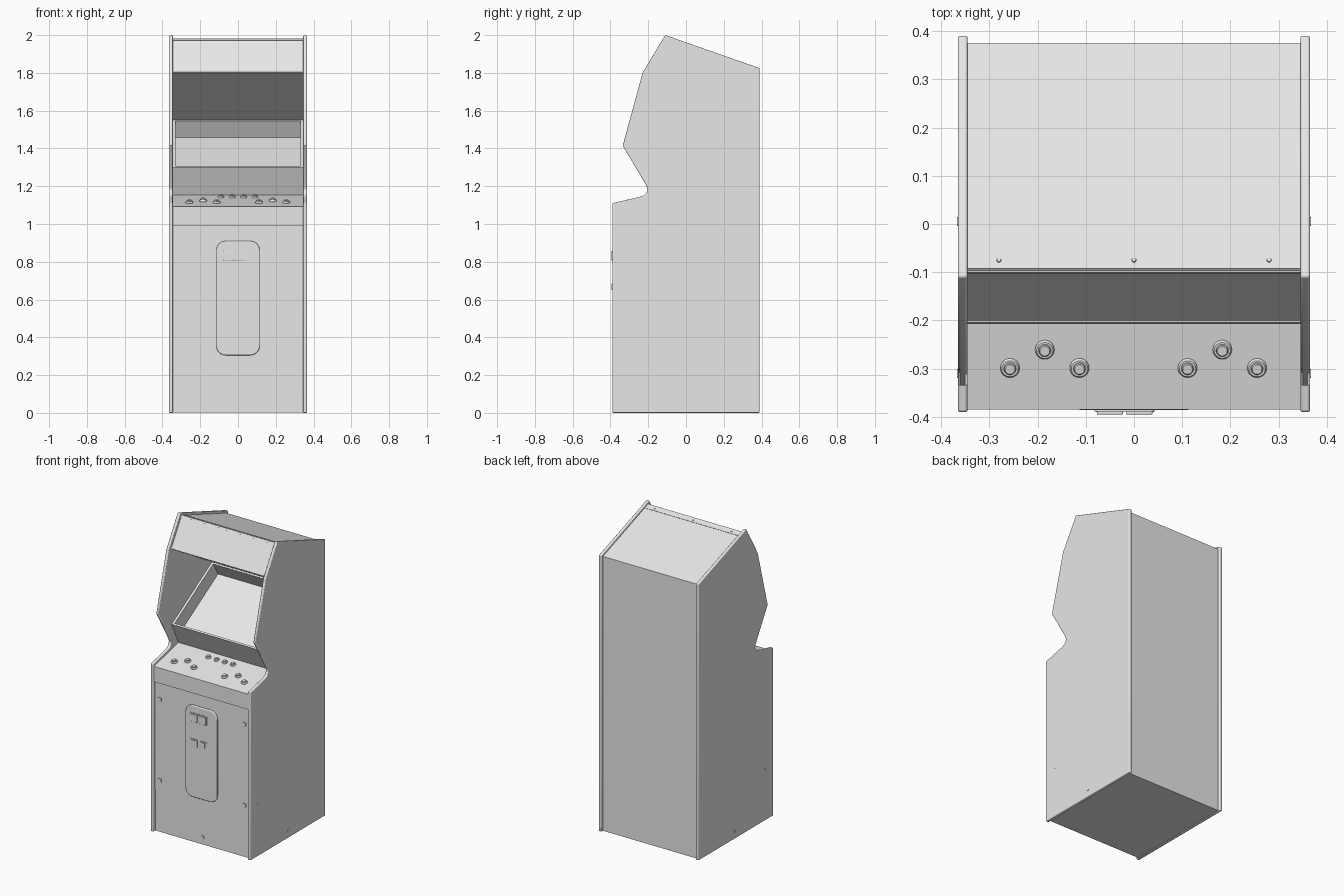
import bpy, bmesh, math
from mathutils import Matrix, Vector

if "Cube" in bpy.data.objects:
    bpy.data.objects.remove(bpy.data.objects["Cube"])

grey = bpy.data.materials.new("light_grey")
grey.diffuse_color = (0.8, 0.8, 0.8, 1)
grey.use_nodes = True
grey.node_tree.nodes["Principled BSDF"].inputs["Base Color"].default_value = grey.diffuse_color


def finish(name, bm, bevel=0.0):
    bmesh.ops.recalc_face_normals(bm, faces=bm.faces)
    me = bpy.data.meshes.new(name)
    bm.to_mesh(me)
    bm.free()
    ob = bpy.data.objects.new(name, me)
    bpy.context.collection.objects.link(ob)
    me.materials.append(grey)
    if bevel:
        m = ob.modifiers.new("Bevel", 'BEVEL')
        m.width, m.segments, m.limit_method = bevel, 3, 'ANGLE'
        m.angle_limit = math.radians(60)
    bpy.ops.object.select_all(action='DESELECT')
    ob.select_set(True)
    bpy.context.view_layer.objects.active = ob
    bpy.ops.object.shade_smooth_by_angle(angle=math.radians(30))
    return ob


def extrude(name, pts, vec, mat=Matrix(), bevel=0.0):
    """Close a list of 3D points into a face and push it along vec."""
    bm = bmesh.new()
    f = bm.faces.new([bm.verts.new(p) for p in pts])
    r = bmesh.ops.extrude_face_region(bm, geom=[f])
    bmesh.ops.translate(bm, vec=vec, verts=[v for v in r['geom'] if isinstance(v, bmesh.types.BMVert)])
    bm.transform(mat)
    return finish(name, bm, bevel)


def prism(name, yz, x0, x1, bevel=0.0):
    return extrude(name, [(x0, y, z) for y, z in yz], (x1 - x0, 0, 0), bevel=bevel)


def place(loc, angle, axis='X'):
    return Matrix.Translation(loc) @ Matrix.Rotation(angle, 4, axis)


def plate(name, mat, w, h, t, r=0.0, bevel=0.0):
    """Plate with round corners, standing t proud of its plane."""
    pts = []
    for i, (sx, sy) in enumerate([(1, 1), (-1, 1), (-1, -1), (1, -1)]):
        cx, cy = sx * (w / 2 - r), sy * (h / 2 - r)
        for k in range(7 if r else 1):
            a = math.radians(90 * i + 15 * k)
            pts.append((cx + r * math.cos(a), cy + r * math.sin(a), -0.002))
    return extrude(name, pts, (0, 0, t + 0.002), mat, bevel)


def lathe(name, mat, prof, n=20):
    """Turned part from (radius, height) points."""
    bm = bmesh.new()
    rings = [[bm.verts.new((r * math.cos(2 * math.pi * k / n), r * math.sin(2 * math.pi * k / n), h))
              for k in range(n)] for r, h in prof]
    for a, b in zip(rings, rings[1:]):
        for k in range(n):
            bm.faces.new((a[k], a[(k + 1) % n], b[(k + 1) % n], b[k]))
    bm.faces.new(rings[0])
    bm.faces.new(rings[-1])
    bm.transform(mat)
    return finish(name, bm)


FRONT = math.pi / 2

# side panels with rounded edge trim
side = [(-.39, 0), (-.39, 1.11), (-.24, 1.145), (-.222, 1.152), (-.209, 1.165), (-.204, 1.182),
        (-.209, 1.202), (-.335, 1.415), (-.23, 1.80), (-.11, 2.0), (.39, 1.825), (.39, 0)]
prism("left_side_panel", side, -.365, -.345, 0.005)
prism("right_side_panel", side, .345, .365, 0.005)

# main body: kick panel, control desk, screen recess, hood, top, back
SCR_A = math.atan2(.25, .42)
body = [(-.37, .002), (-.37, .99), (-.384, .99), (-.384, 1.092), (-.13, 1.153), (-.2, 1.30),
        (-.19, 1.306), (-.139, 1.22), (.263, 1.459), (.212, 1.545), (.22, 1.55),
        (-.205, 1.80), (-.095, 1.98), (.375, 1.815), (.375, .002)]
prism("cabinet_body", body, -.345, .345)

# screen side rails
rail = [(-.2, 1.30), (-.139, 1.21), (.27, 1.459), (.22, 1.55)]
prism("left_screen_rail", rail, -.345, -.33)
prism("right_screen_rail", rail, .33, .345)

# picture tube, faintly standing out of the recess floor
plate("screen_glass", place((0, .065, 1.341), SCR_A), .46, .37, .003, .04)

# marquee retaining strips and screws
mq = math.atan2(.18, .11)
plate("marquee_top_strip", place((0, -.098, 1.975), mq), .69, .008, .004)
plate("marquee_bottom_strip", place((0, -.202, 1.805), mq), .69, .008, .004)
top_a = math.atan2(-.165, .47)
plate("top_front_strip", place((0, -.077, 1.9737), top_a), .69, .034, .002)
for i, x in enumerate((-.28, 0, .28)):
    lathe(f"top_screw_{i}", place((x, -.075, 1.975), top_a), [(.005, 0), (.004, .003)], 10)

# front door panel and kick panel
plate("front_door_panel", place((0, -.37, .6325), FRONT), .688, .713, .004)
for i, (x, z) in enumerate([(-.31, .88), (.31, .88), (-.31, .345), (.31, .345)]):
    plate(f"door_bolt_{i}", place((x, -.374, z), FRONT), .024, .024, .005, .004)
plate("kick_bolt", place((0, -.37, .05), FRONT), .02, .02, .005, .004)

# coin door with slots and return flaps
plate("coin_door", place((0, -.374, .6075), FRONT), .23, .605, .012, .05, 0.005)
plate("coin_slot_frame", place((-.02, -.386, .832), FRONT), .124, .062, .003, .004)
for i, x in enumerate((-.05, .011)):
    plate(f"coin_slot_{i}", place((x, -.389, .832), FRONT), .054, .05, .006, .003, 0.002)
for i, x in enumerate((-.053, .015)):
    plate(f"coin_return_{i}", place((x, -.386, .665), FRONT), .052, .052, .004, .004)
    plate(f"coin_return_flap_{i}", place((x, -.39, .668), FRONT), .034, .036, .004, .003)

# control buttons on the sloping desk
DESK_A = math.atan2(.061, .254)


def desk(x, y):
    return place((x, y, 1.092 + (y + .384) * .24), DESK_A)


def button(name, x, y, r):
    lathe(name, desk(x, y), [(r, -.002), (r, .004), (r * .85, .009), (r * .65, .009),
                             (r * .62, .006), (r * .6, .014), (r * .5, .016)])


for s, cx in (("left", -.185), ("right", .183)):
    for i, (dx, y) in enumerate([(-.072, -.298), (0, -.26), (.072, -.298)]):
        button(f"{s}_button_{i}", cx + dx, y, .02)
for i, x in enumerate((-.09, -.03, .03, .09)):
    button(f"start_button_{i}", x, -.18, .017)

# small levelling and bolt caps on the sides
for s, sx in (("left", -1), ("right", 1)):
    for i, (y, z) in enumerate([(-.31, .34), (.005, .05)]):
        plate(f"{s}_side_cap_{i}", place((sx * .365, y, z), sx * math.pi / 2, 'Y'), .018, .018, .0015, .004)
